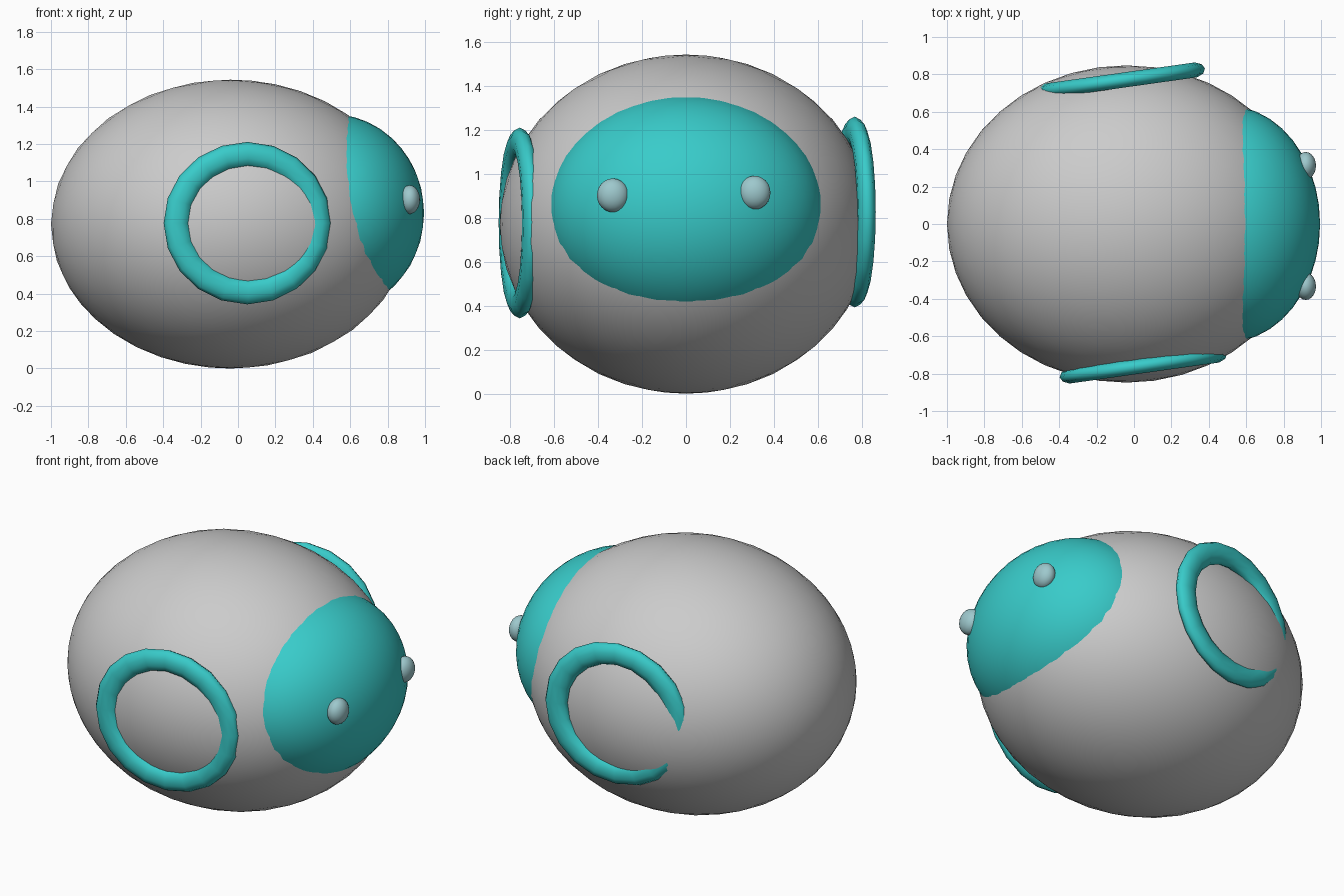
import bpy, math

if "Cube" in bpy.data.objects:
    bpy.data.objects.remove(bpy.data.objects["Cube"])


def material(name, rgb):
    m = bpy.data.materials.new(name)
    m.diffuse_color = (*rgb, 1.0)
    m.use_nodes = True
    m.node_tree.nodes["Principled BSDF"].inputs["Base Color"].default_value = m.diffuse_color
    return m


GREY = material("light grey", (0.60, 0.60, 0.60))
TEAL = material("turquoise", (0.04, 0.60, 0.59))
PALE = material("pale blue", (0.34, 0.58, 0.61))


def finish(name, mat):
    ob = bpy.context.object
    ob.name = name
    ob.data.materials.append(mat)
    bpy.ops.object.transform_apply(location=False, rotation=True, scale=True)
    bpy.ops.object.shade_smooth()
    return ob


def ellipsoid(name, center, radii, mat, detail):
    bpy.ops.mesh.primitive_ico_sphere_add(subdivisions=detail, radius=1, location=center)
    bpy.context.object.scale = radii
    return finish(name, mat)


def ring(name, center, mat):
    # flattened torus standing upright, turned slightly about z
    bpy.ops.mesh.primitive_torus_add(major_segments=20, minor_segments=10,
                                     major_radius=0.375, minor_radius=0.068,
                                     location=center,
                                     rotation=(math.pi / 2, 0, math.radians(8)))
    bpy.context.object.scale = (1.02, 0.98, 0.62)
    return finish(name, mat)


# Egg-shaped body and the face patch bulging out of its +x end
ellipsoid("body", (-0.04, 0, 0.772), (0.96, 0.848, 0.772), GREY, 4)
ellipsoid("face_patch", (0.50, 0, 0.83), (0.495, 0.632, 0.53), TEAL, 4)

# Eyes
for side, y, z in (("front", -0.333, 0.903), ("back", 0.312, 0.915)):
    ellipsoid("eye_" + side, (0.918, y, z), (0.055, 0.073, 0.077), PALE, 3)

# Half-sunk rings on both flanks
ring("ring_front", (0.05, -0.757, 0.777), TEAL)
ring("ring_back", (-0.068, 0.768, 0.827), TEAL)
